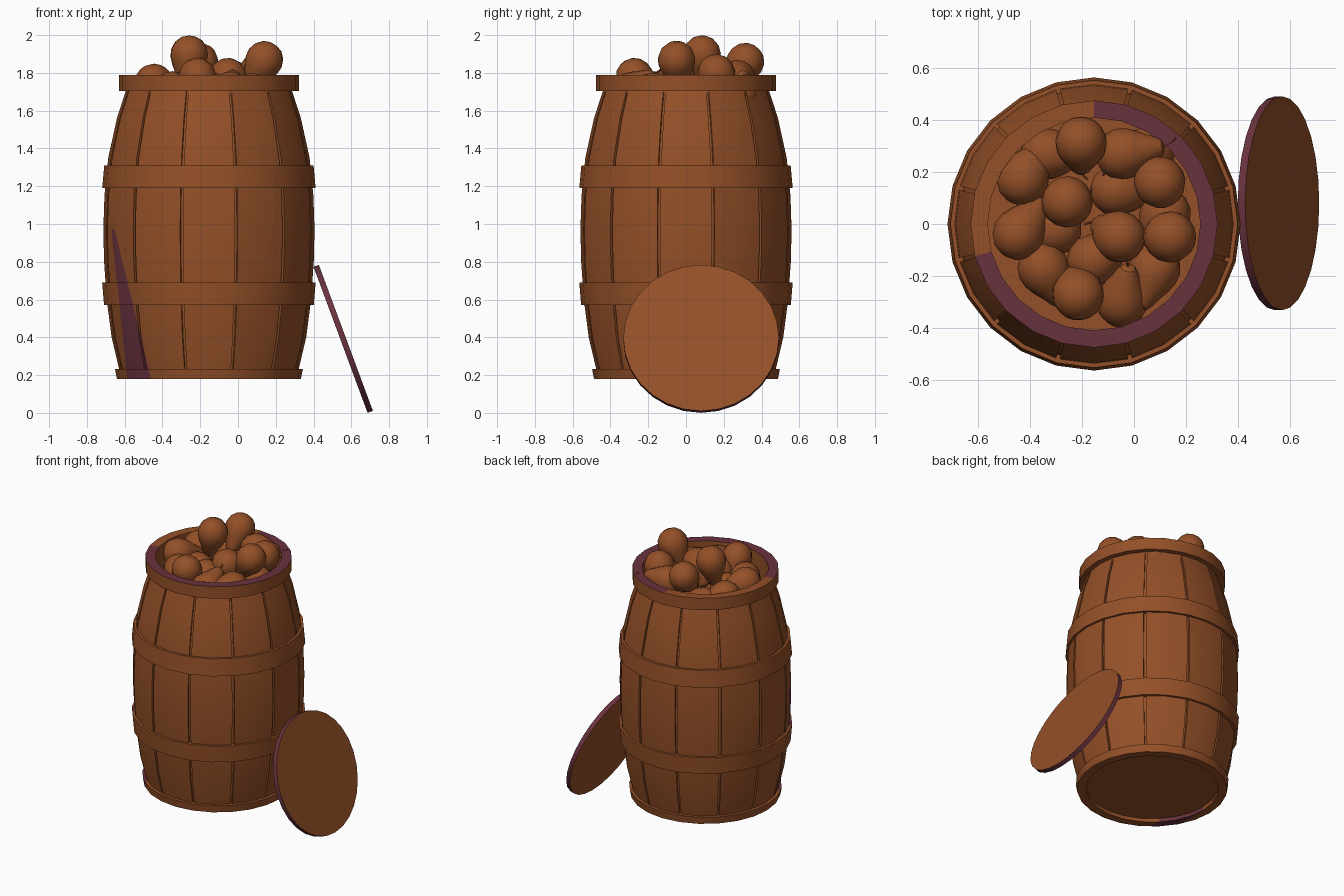
import bpy, bmesh, math
from mathutils import Vector, Matrix

if "Cube" in bpy.data.objects:
    bpy.data.objects.remove(bpy.data.objects["Cube"])

CX = -0.154  # barrel axis position


def material(name, rgb):
    m = bpy.data.materials.new(name)
    m.diffuse_color = (*rgb, 1)
    m.use_nodes = True
    m.node_tree.nodes["Principled BSDF"].inputs["Base Color"].default_value = m.diffuse_color
    return m


BROWN = material("warm brown", (0.296, 0.080, 0.021))
PURPLE = material("dull purple", (0.141, 0.032, 0.048))


def finish(name, bm):
    bmesh.ops.recalc_face_normals(bm, faces=bm.faces[:])
    me = bpy.data.meshes.new(name)
    bm.to_mesh(me)
    bm.free()
    me.materials.append(BROWN)
    me.materials.append(PURPLE)
    ob = bpy.data.objects.new(name, me)
    bpy.context.collection.objects.link(ob)
    bpy.ops.object.select_all(action='DESELECT')
    ob.select_set(True)
    bpy.context.view_layer.objects.active = ob
    bpy.ops.object.shade_smooth_by_angle(angle=math.radians(30))
    return ob


def lathe(profile, cross, closed, cx=CX):
    """Sweep (radius, z) profile around a cross-section of (degrees, radius change)."""
    bm = bmesh.new()
    rings = []
    for r, z in profile:
        rings.append([bm.verts.new((cx + (r + d) * math.cos(math.radians(a)),
                                    (r + d) * math.sin(math.radians(a)), z)) for a, d in cross])
    n, m = len(cross), len(rings)
    for i in range(m if closed else m - 1):
        a, b = rings[i], rings[(i + 1) % m]
        for j in range(n):
            k = (j + 1) % n
            bm.faces.new((a[j], a[k], b[k], b[j]))
    if not closed:
        bm.faces.new(rings[0])
        bm.faces.new(rings[-1])
    return bm


def paint_patch(bm):
    """Purple wedge low on the front left, cut in with two slanted planes."""
    lines = (((-0.665, 0.915), (-0.585, 0.18)), ((-0.64, 0.915), (-0.46, 0.18)))
    for (x0, z0), (x1, z1) in lines:
        fs = [f for f in bm.faces if f.calc_center_median().y < 0]
        geom = list({v for f in fs for v in f.verts}) + list({e for f in fs for e in f.edges}) + fs
        bmesh.ops.bisect_plane(bm, geom=geom, plane_co=(x0, 0, z0),
                               plane_no=(z0 - z1, 0, x1 - x0))
    for f in bm.faces:
        c = f.calc_center_median()
        lo, hi = [p[0] + (q[0] - p[0]) * (p[1] - c.z) / (p[1] - q[1]) for p, q in lines]
        if c.y < 0 and lo < c.x < hi and c.z < 0.92:
            f.material_index = 1


ROUND = [(15 * i, 0) for i in range(24)]

# Barrel body: twelve staves separated by narrow grooves
staves = []
for s in range(12):
    a = 30 * s
    staves += [(a - 14.2, -0.015), (a - 14.2, 0), (a, 0), (a + 14.2, 0), (a + 14.2, -0.015)]
body = lathe([(0.468, 0.2), (0.515, 0.4), (0.541, 0.6), (0.555, 0.8), (0.559, 0.97),
              (0.553, 1.15), (0.533, 1.35), (0.487, 1.56), (0.440, 1.705)], staves, False)
# Drop the end caps, the barrel is open
bmesh.ops.delete(body, geom=[f for f in body.faces if len(f.verts) > 4], context='FACES_ONLY')
paint_patch(body)
finish("barrel_staves", body)

# Top hoop with the inside wall, purple on most of its upper edge
top = lathe([(0.44, 1.705), (0.476, 1.705), (0.476, 1.79), (0.41, 1.79), (0.41, 1.58), (0.43, 1.58)],
            ROUND, True)
for f in top.faces:
    c = f.calc_center_median()
    ang = math.degrees(math.atan2(c.y, c.x - CX)) % 360
    if c.z > 1.785 and not 97 < ang < 188:
        f.material_index = 1
finish("top_hoop", top)

# Middle hoops and bottom hoop
for name, prof in (
    ("upper_hoop", [(0.53, 1.19), (0.565, 1.19), (0.554, 1.31), (0.52, 1.31)]),
    ("lower_hoop", [(0.52, 0.57), (0.555, 0.57), (0.565, 0.69), (0.53, 0.69)]),
    ("bottom_hoop", [(0.43, 0.18), (0.487, 0.18), (0.497, 0.232), (0.43, 0.232)]),
):
    hoop = lathe(prof, ROUND, True)
    if name != "upper_hoop":
        paint_patch(hoop)
    finish(name, hoop)

# Barrel floor and the bed under the fruit
finish("barrel_floor", lathe([(0.45, 0.205), (0.45, 0.225)], ROUND, False))
finish("fruit_bed", lathe([(0.425, 1.58), (0.425, 1.61)], ROUND, False))

# Lid leaning on the right side, purple on its edge
lid = bmesh.new()
bmesh.ops.create_cone(lid, cap_ends=True, segments=28, radius1=0.412, radius2=0.412, depth=0.03)
for f in lid.faces:
    f.material_index = int(len(f.verts) == 4)
tilt = Matrix.Rotation(math.radians(90 - 20.3), 4, 'Y')
bmesh.ops.transform(lid, matrix=Matrix.Translation((0.557, 0.08, 0.392)) @ tilt, verts=lid.verts)
finish("leaning_lid", lid)

# Pears: x, y, z of the round end, then heading and pitch of the neck in degrees
PEARS = [
    (-0.204, 0.315, 1.86, -90, -50), (-0.258, 0.085, 1.90, 200, -80),
    (0.14, -0.05, 1.87, 180, -60), (0.10, 0.16, 1.80, 120, -60),
    (-0.054, -0.05, 1.78, 150, -50), (-0.215, -0.273, 1.78, 100, -50),
    (-0.446, -0.04, 1.75, 55, -10), (-0.43, 0.17, 1.73, 60, -10),
    (-0.35, -0.17, 1.71, -60, -10), (-0.05, 0.27, 1.77, 10, 5),
    (-0.046, -0.30, 1.70, 80, 35), (0.08, -0.17, 1.70, -110, 10),
    (-0.07, 0.13, 1.70, 0, -5), (-0.16, -0.14, 1.71, 30, 0),
    (0.06, 0.28, 1.68, 200, 25), (-0.34, 0.27, 1.69, 0, 10),
    (-0.30, -0.02, 1.68, 180, 0), (0.12, 0.04, 1.68, 250, 0),
]
PEAR_PROFILE = [(0.02, -0.096), (0.055, -0.083), (0.085, -0.052), (0.099, -0.01), (0.096, 0.03),
                (0.080, 0.07), (0.060, 0.105), (0.044, 0.14), (0.028, 0.163), (0.008, 0.17)]
SIDES = [(22.5 * i, 0) for i in range(16)]
STEM = [(0.005, 0.165), (0.004, 0.195), (0.006, 0.22)]
for i, (x, y, z, head, pitch) in enumerate(PEARS):
    h, p = math.radians(head), math.radians(pitch)
    axis = Vector((math.cos(h) * math.cos(p), math.sin(h) * math.cos(p), math.sin(p)))
    mat = Matrix.Translation((x, y, z)) @ axis.to_track_quat('Z', 'Y').to_matrix().to_4x4()
    for name, prof, cross in (("pear", PEAR_PROFILE, SIDES), ("pear_stem", STEM, SIDES[::4])):
        bm = lathe(prof, cross, False, 0)
        if name == "pear_stem":  # bend the stem a little
            for v in bm.verts:
                v.co.x += 8 * (v.co.z - 0.165) ** 2
        bmesh.ops.transform(bm, matrix=mat, verts=bm.verts)
        finish(f"{name}_{i + 1}", bm)
